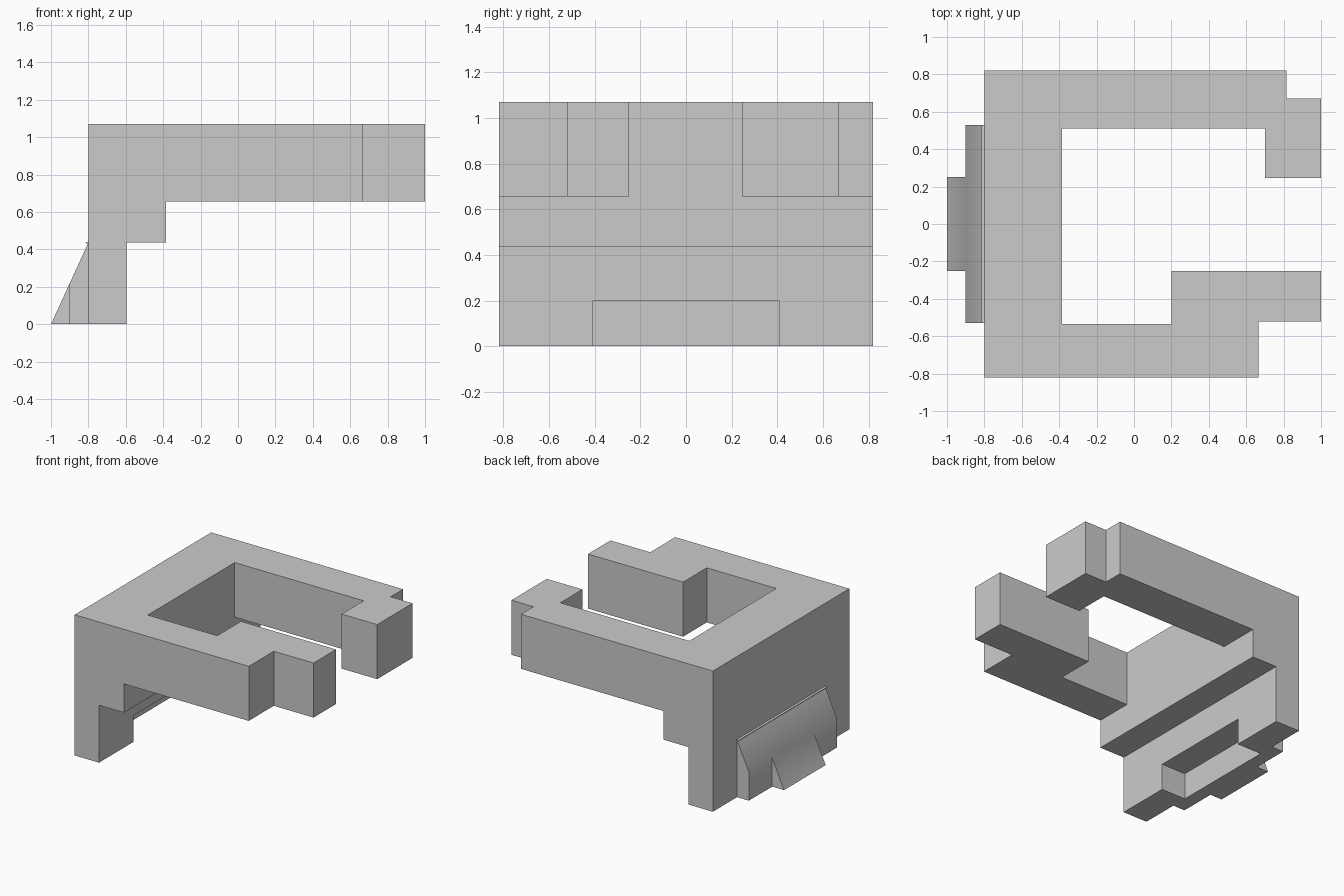
import bpy
import bmesh

if "Cube" in bpy.data.objects:
    bpy.data.objects.remove(bpy.data.objects["Cube"], do_unlink=True)

grey = bpy.data.materials.new("plain grey")
grey.use_nodes = True
colour = (0.6, 0.6, 0.6, 1)
grey.diffuse_color = colour
grey.node_tree.nodes["Principled BSDF"].inputs["Base Color"].default_value = colour


def prism(name, outline, axis, low, high):
    """Extrude a 2D outline along y (outline in x, z) or z (outline in x, y)."""
    bm = bmesh.new()
    place = (lambda a, b: (a, low, b)) if axis == "y" else (lambda a, b: (a, b, low))
    face = bm.faces.new([bm.verts.new(place(a, b)) for a, b in outline])
    grown = bmesh.ops.extrude_face_region(bm, geom=[face])["geom"]
    moved = [v for v in grown if isinstance(v, bmesh.types.BMVert)]
    shift = (0, high - low, 0) if axis == "y" else (0, 0, high - low)
    bmesh.ops.translate(bm, vec=shift, verts=moved)
    bmesh.ops.recalc_face_normals(bm, faces=bm.faces)
    mesh = bpy.data.meshes.new(name)
    bm.to_mesh(mesh)
    bm.free()
    mesh.materials.append(grey)
    obj = bpy.data.objects.new(name, mesh)
    bpy.context.collection.objects.link(obj)
    return obj


def box(name, x0, x1, y0, y1, z0, z1):
    return prism(name, [(x0, y0), (x1, y0), (x1, y1), (x0, y1)], "z", z0, z1)


def combine(obj, tool, operation):
    """Apply a boolean and remove the tool."""
    mod = obj.modifiers.new("shape", "BOOLEAN")
    mod.object, mod.operation, mod.solver = tool, operation, "EXACT"
    bpy.context.view_layer.objects.active = obj
    bpy.ops.object.modifier_apply(modifier=mod.name)
    bpy.data.objects.remove(tool, do_unlink=True)


# Bracket: the plan of wall and two hooked arms, trimmed by the stepped side profile
bracket = prism("bracket", [
    (-.8, -.82), (.665, -.82), (.665, -.52), (1, -.52), (1, -.25), (.2, -.25),
    (.2, -.535), (-.385, -.535), (-.385, .51), (.7, .51), (.7, .245), (1, .245),
    (1, .67), (.815, .67), (.815, .82), (-.8, .82)], "z", 0, 1.07)
under_arms = prism("under_arms", [
    (-.595, -1), (2, -1), (2, .655), (-.385, .655), (-.385, .437), (-.595, .437)],
    "y", -2, 2)
combine(bracket, under_arms, "DIFFERENCE")

# Notch through the foot of the wall
combine(bracket, box("notch", -.595 - .205, 0, -.407, .407, -1, .2), "DIFFERENCE")

# Sloped clip on the outside of the wall, with a small lip on top
clip = prism("clip", [
    (-.8, 0), (-1, 0), (-.805, .425), (-.815, .436), (-.8, .44)], "y", -.53, .53)
for side in (-1, 1):
    y0, y1 = sorted((side * .25, side * 2))
    combine(clip, box("corner", -2, -.9, y0, y1, -1, 1), "DIFFERENCE")

# Soft shading across the clip's shallow bends
bpy.ops.object.select_all(action="DESELECT")
clip.select_set(True)
bpy.context.view_layer.objects.active = clip
bpy.ops.object.shade_smooth_by_angle(angle=0.52)
